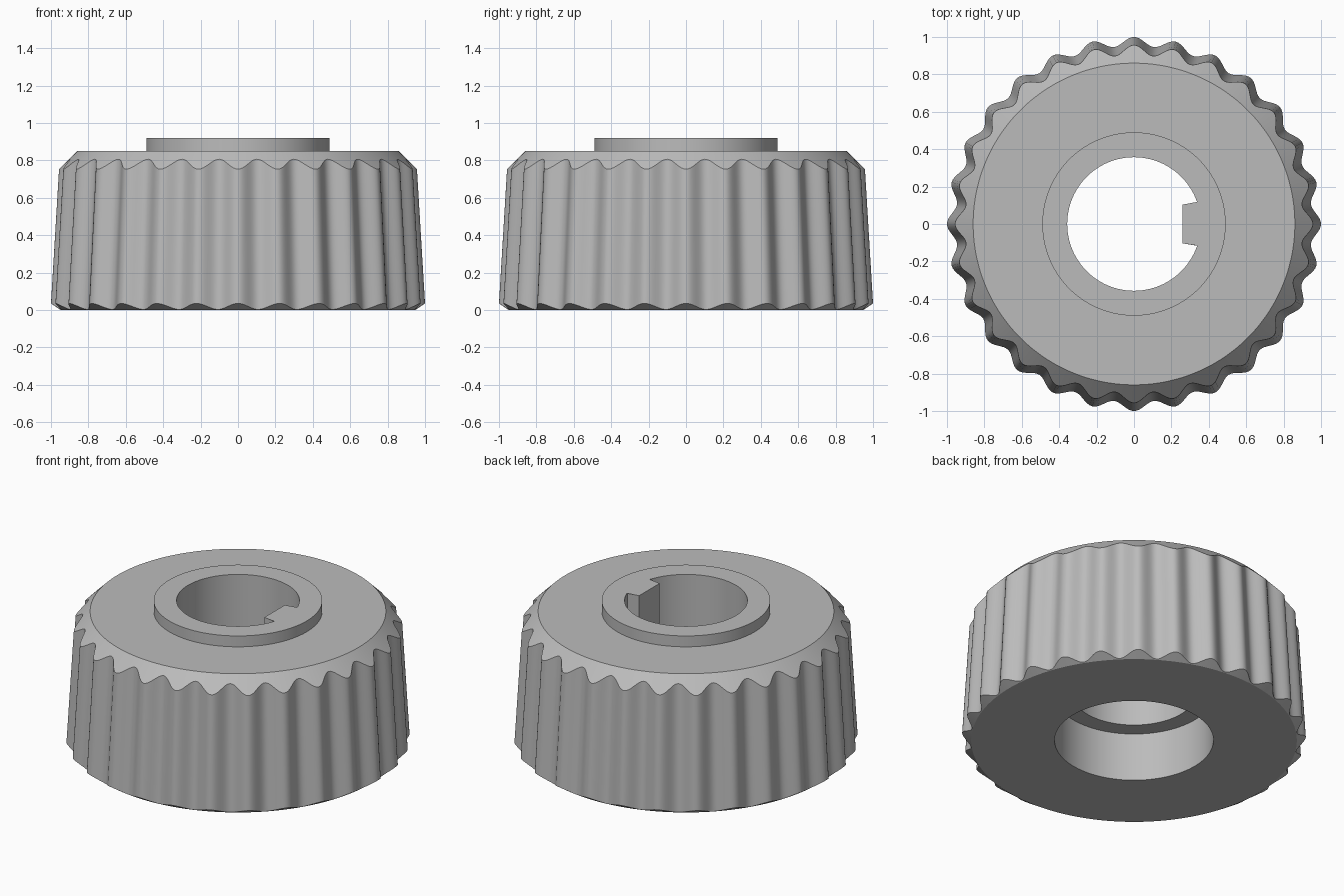
import bpy
import bmesh
from math import sin, cos, pi, radians

TEETH = 28
N = TEETH * 16          # segments around
KEY_HALF = 21           # key half width, in segments
BORE_R = 0.357
KEY_X = 0.26

cube = bpy.data.objects.get("Cube")
if cube:
    bpy.data.objects.remove(cube)

# Material
grey = bpy.data.materials.new("plain_grey")
grey.use_nodes = True
colour = (0.5, 0.5, 0.5, 1)
grey.diffuse_color = colour
grey.node_tree.nodes["Principled BSDF"].inputs["Base Color"].default_value = colour


def angle(i):
    return 2 * pi * i / N


def circle(r, z):
    return [(r * cos(angle(i)), r * sin(angle(i)), z) for i in range(N)]


def groove(i):
    """Depth of the flute below the rib crest."""
    return 0.025 * (1 - cos(TEETH * angle(i)))


def wall(height):
    """Ring on the tapered, fluted wall at a height given per segment."""
    ring = []
    for i in range(N):
        z = height(i)
        r = 1.002 - 0.06 * z - groove(i)
        ring.append((r * cos(angle(i)), r * sin(angle(i)), z))
    return ring


def keyed_bore(z):
    """Bore outline with a square key standing inward on the +x side."""
    ring = circle(BORE_R, z)
    for k in range(1 - KEY_HALF, KEY_HALF):
        y = BORE_R * sin(angle(k))
        if abs(k) == KEY_HALF - 1:
            y = ring[KEY_HALF * (1 if k > 0 else -1)][1]
        ring[k] = (KEY_X, y, z)
    return ring


# Sections in order: underside, fluted wall, top, raised hub, bore, counterbore
rings = [
    circle(0.462, 0),
    circle(0.947, 0),
    wall(lambda i: (0.055 - groove(i)) / 1.56),      # meets the lower chamfer
    wall(lambda i: (0.708 + groove(i)) / 0.94),      # meets the upper chamfer
    circle(0.86, 0.85),
    circle(0.49, 0.85),
    circle(0.49, 0.92),
    keyed_bore(0.92),
    keyed_bore(0.31),
    circle(0.462, 0.31),
]

bm = bmesh.new()
loops = [[bm.verts.new(p) for p in ring] for ring in rings]
for a, b in zip(loops, loops[1:] + loops[:1]):
    for i in range(N):
        j = (i + 1) % N
        bm.faces.new((a[i], a[j], b[j], b[i]))
bmesh.ops.recalc_face_normals(bm, faces=bm.faces)
mesh = bpy.data.meshes.new("fluted_knob")
bm.to_mesh(mesh)
bm.free()
mesh.materials.append(grey)

knob = bpy.data.objects.new("fluted_knob", mesh)
bpy.context.collection.objects.link(knob)
bpy.ops.object.select_all(action='DESELECT')
knob.select_set(True)
bpy.context.view_layer.objects.active = knob
bpy.ops.object.shade_smooth_by_angle(angle=radians(30))
